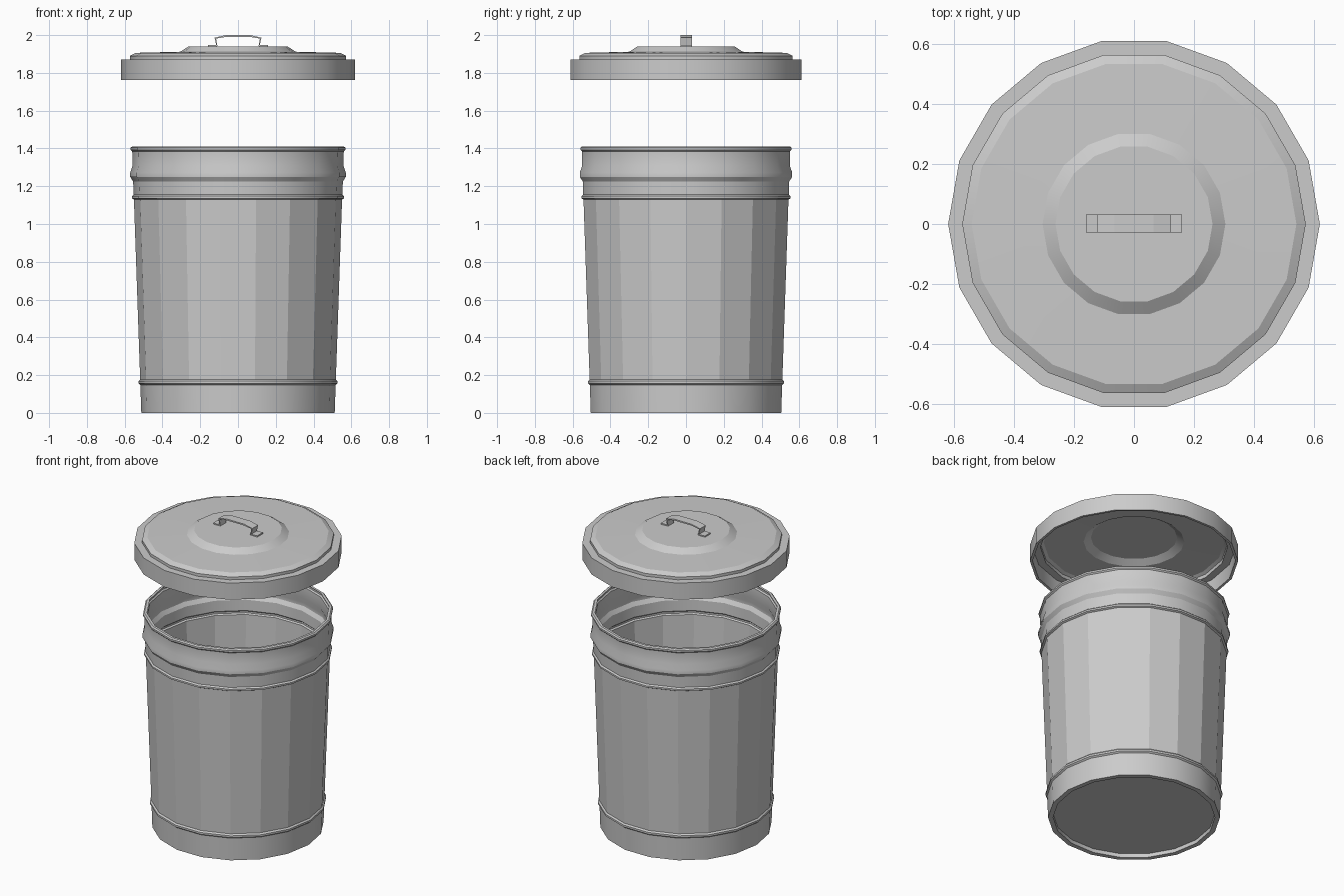
import bpy, bmesh, math

if "Cube" in bpy.data.objects:
    bpy.data.objects.remove(bpy.data.objects["Cube"])

SIDES = 18


def make_object(name, bm):
    bmesh.ops.remove_doubles(bm, verts=bm.verts, dist=1e-5)
    bmesh.ops.recalc_face_normals(bm, faces=bm.faces)
    mesh = bpy.data.meshes.new(name)
    bm.to_mesh(mesh)
    bm.free()
    obj = bpy.data.objects.new(name, mesh)
    bpy.context.collection.objects.link(obj)
    return obj


def lathe(name, profile):
    """Revolve (radius, z) points around z; radius 0 closes to a pole."""
    bm = bmesh.new()
    rings = []
    for r, z in profile:
        if r == 0:
            rings.append([bm.verts.new((0, 0, z))] * SIDES)
        else:
            rings.append([bm.verts.new((r * math.cos(math.tau * i / SIDES),
                                        r * math.sin(math.tau * i / SIDES), z))
                          for i in range(SIDES)])
    for a, b in zip(rings, rings[1:]):
        for i in range(SIDES):
            j = (i + 1) % SIDES
            corners = list(dict.fromkeys((a[i], a[j], b[j], b[i])))
            if len(corners) > 2:
                bm.faces.new(corners)
    return make_object(name, bm)


def smooth(obj, angle):
    bpy.ops.object.select_all(action='DESELECT')
    obj.select_set(True)
    bpy.context.view_layer.objects.active = obj
    bpy.ops.object.shade_smooth_by_angle(angle=math.radians(angle))


# Can body: beaded outer wall, thin inner wall, recessed floor
outer = [(0.512, 0), (0.517, 0.148), (0.527, 0.156), (0.527, 0.168), (0.518, 0.177),
         (0.551, 1.13), (0.562, 1.136), (0.562, 1.147), (0.553, 1.155),
         (0.555, 1.225), (0.571, 1.25), (0.571, 1.272), (0.558, 1.31),
         (0.560, 1.385), (0.568, 1.393), (0.568, 1.404), (0.560, 1.411)]
wall = [(r - 0.016, z) for r, z in outer[1:]]
body = lathe("can_body", [(0, 0.025), (0.482, 0.025), (0.482, 0)] + outer
             + wall[::-1] + [(0.494, 0.04), (0, 0.04)])
smooth(body, 30)
for f in body.data.polygons:
    if 0.3 < f.center.z < 1.0:
        f.use_smooth = False

# Lid: skirt, stepped top and raised crown, hollow below
top = [(0.62, 1.763), (0.62, 1.872), (0.573, 1.872), (0.573, 1.89),
       (0.542, 1.906), (0.305, 1.912), (0.262, 1.94), (0, 1.94)]
under = [(0, 1.925), (0.257, 1.925), (0.300, 1.897), (0.538, 1.891),
         (0.557, 1.88), (0.557, 1.857), (0.604, 1.857), (0.604, 1.763)]
lid = lathe("lid", top + under + [top[0]])
smooth(lid, 25)

# Handle: bent strap with two feet
half = [(-0.16, 1.944), (-0.112, 1.944), (-0.12, 1.984), (-0.065, 1.995)]
path = half + [(-x, z) for x, z in half[::-1]]
bm = bmesh.new()
rows = [[bm.verts.new((x, y, z)) for y in (-0.028, 0.031)] for x, z in path]
for a, b in zip(rows, rows[1:]):
    bm.faces.new((a[0], b[0], b[1], a[1]))
handle = make_object("lid_handle", bm)
strap = handle.modifiers.new("thickness", 'SOLIDIFY')
strap.thickness = 0.009
strap.offset = 0
